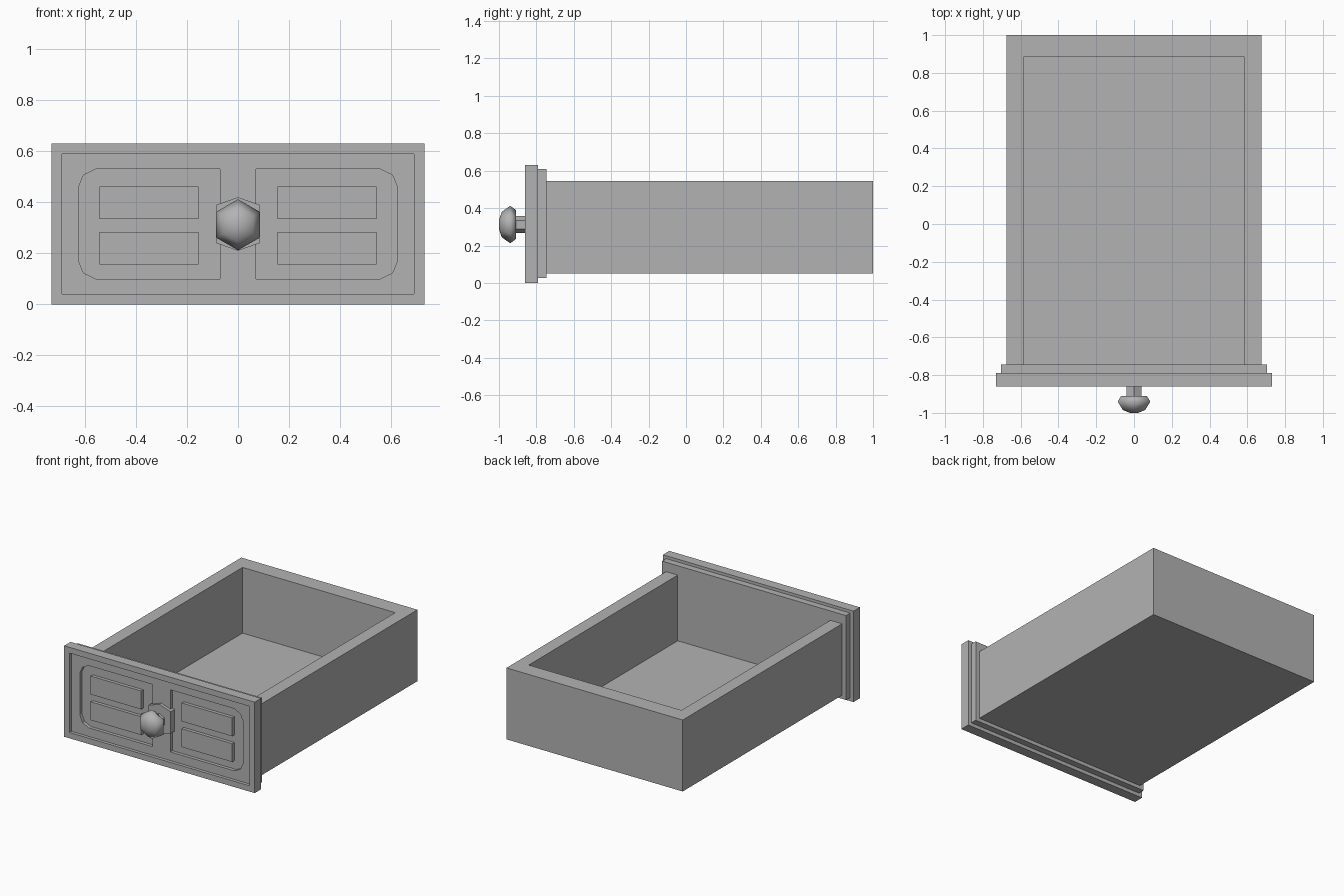
import bpy, bmesh, math
from mathutils import Matrix, Vector

if "Cube" in bpy.data.objects:
    bpy.data.objects.remove(bpy.data.objects["Cube"], do_unlink=True)

GREY = (0.45, 0.45, 0.45, 1.0)
mat = bpy.data.materials.new("plain grey")
mat.use_nodes = True
mat.diffuse_color = GREY
mat.node_tree.nodes["Principled BSDF"].inputs["Base Color"].default_value = GREY


def finish(name, bm):
    bmesh.ops.recalc_face_normals(bm, faces=bm.faces)
    mesh = bpy.data.meshes.new(name)
    bm.to_mesh(mesh)
    bm.free()
    mesh.materials.append(mat)
    obj = bpy.data.objects.new(name, mesh)
    bpy.context.collection.objects.link(obj)
    return obj


def box(name, x0, x1, y0, y1, z0, z1):
    bm = bmesh.new()
    size = Matrix.Diagonal((x1 - x0, y1 - y0, z1 - z0, 1))
    centre = Matrix.Translation(((x0 + x1) / 2, (y0 + y1) / 2, (z0 + z1) / 2))
    bmesh.ops.create_cube(bm, size=1, matrix=centre @ size)
    return finish(name, bm)


def prism(name, outline, y0, y1):
    """Extrude an (x, z) outline along y."""
    bm = bmesh.new()
    face = bm.faces.new([bm.verts.new((x, y0, z)) for x, z in outline])
    out = bmesh.ops.extrude_face_region(bm, geom=[face])
    moved = [v for v in out["geom"] if isinstance(v, bmesh.types.BMVert)]
    bmesh.ops.translate(bm, verts=moved, vec=(0, y1 - y0, 0))
    return finish(name, bm)


def lathe(name, profile, z, sides=6):
    """Spin a (y, radius) profile about a y axis at height z, closing both ends."""
    bm = bmesh.new()
    rings = []
    for y, r in profile:
        angles = [2 * math.pi * i / sides for i in range(sides)]
        rings.append([bm.verts.new((r * math.sin(a), y, z + r * math.cos(a))) for a in angles])
    for a, b in zip(rings, rings[1:]):
        for i in range(sides):
            j = (i + 1) % sides
            bm.faces.new((a[i], a[j], b[j], b[i]))
    bm.faces.new(rings[0])
    bm.faces.new(rings[-1])
    return finish(name, bm)


def cut(target, cutter):
    mod = target.modifiers.new("cut", 'BOOLEAN')
    mod.operation = 'DIFFERENCE'
    mod.solver = 'EXACT'
    mod.object = cutter
    bpy.context.view_layer.objects.active = target
    bpy.ops.object.modifier_apply(modifier=mod.name)
    bpy.data.objects.remove(cutter, do_unlink=True)


# Depths of the carved front, from the face inwards
FACE, FIELD, FLOOR, BACK = -0.86, -0.838, -0.815, -0.79
MID = 0.315

# Open tray behind the front
tray = box("drawer_tray", -0.675, 0.675, -0.745, 1.0, 0.05, 0.545)
cut(tray, box("tray_cutter", -0.585, 0.585, -0.9, 0.885, 0.09, 0.7))

# Stepped front boards
box("backing_board", -0.705, 0.705, BACK, -0.745, 0.025, 0.61)
front = box("front_panel", -0.73, 0.73, FACE, BACK, 0, 0.63)
cut(front, box("field_cutter", -0.69, 0.69, -0.9, FIELD, 0.04, 0.59))

# Sunken bays with clipped outer corners, each holding two raised panels
upper = [(0.07, 0.53), (0.557, 0.53), (0.605, 0.507), (0.625, 0.46)]
bay = upper + [(x, 2 * MID - z) for x, z in reversed(upper)]
for side, s in (("left", 1), ("right", -1)):
    cut(front, prism("bay_cutter", [(s * x, z) for x, z in bay], -0.9, FLOOR))
    xs = sorted((s * 0.155, s * 0.542))
    for level, z in (("lower", 0.157), ("upper", 0.335)):
        box(f"{side}_{level}_raised_panel", *xs, FIELD, FLOOR, z, z + 0.127)

# Knob with its mounting plate and stem
plate = [(0, 0.105), (0.085, 0.075), (0.085, -0.075),
         (0, -0.105), (-0.085, -0.075), (-0.085, 0.075)]
prism("knob_plate", [(x, MID + z) for x, z in plate], -0.859, FLOOR)
lathe("knob_stem", [(-0.915, 0.045), (-0.85, 0.045)], 0.312)
knob = lathe("knob", [(-1.0, 0.025), (-0.985, 0.068), (-0.94, 0.1), (-0.91, 0.078)], 0.312)
for o in bpy.context.selected_objects:
    o.select_set(False)
knob.select_set(True)
bpy.context.view_layer.objects.active = knob
bpy.ops.object.shade_smooth_by_angle(angle=math.radians(65))
